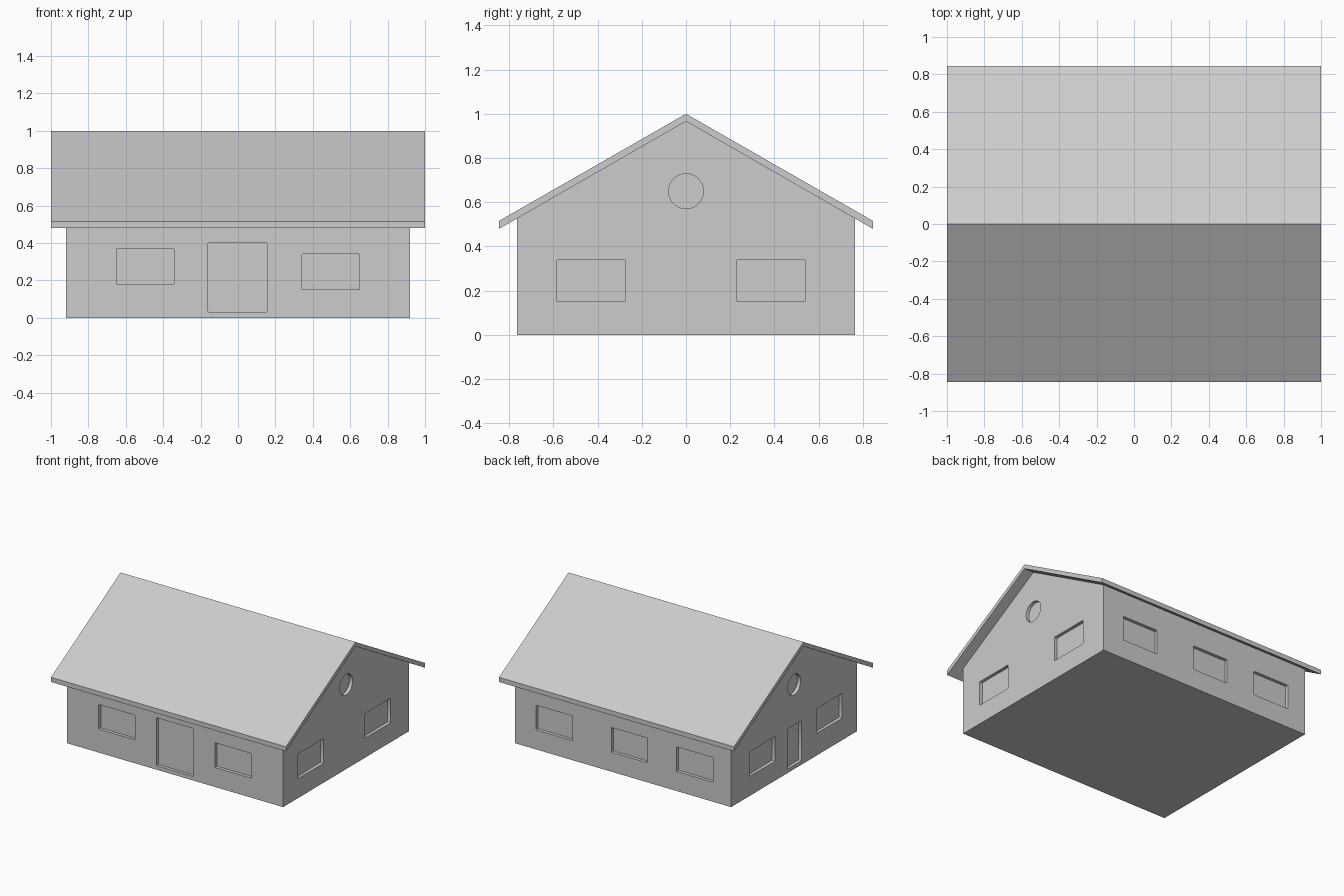
import bpy, bmesh, math
from mathutils import Matrix, Vector

if "Cube" in bpy.data.objects:
    bpy.data.objects.remove(bpy.data.objects["Cube"])

plaster = bpy.data.materials.new("light grey")
plaster.diffuse_color = (0.604, 0.604, 0.604, 1)
plaster.use_nodes = True
plaster.node_tree.nodes["Principled BSDF"].inputs["Base Color"].default_value = plaster.diffuse_color

WX, WY = 0.92, 0.765      # wall half sizes
RX, RY = 1.0, 0.845       # roof half sizes
RECESS = 0.025


def make_object(name, bm):
    bmesh.ops.recalc_face_normals(bm, faces=bm.faces[:])
    mesh = bpy.data.meshes.new(name)
    bm.to_mesh(mesh)
    bm.free()
    ob = bpy.data.objects.new(name, mesh)
    bpy.context.collection.objects.link(ob)
    mesh.materials.append(plaster)
    return ob


def extrude_profile(name, profile, half):
    """Extrude a (y, z) outline along x."""
    bm = bmesh.new()
    face = bm.faces.new([bm.verts.new((-half, y, z)) for y, z in profile])
    geom = bmesh.ops.extrude_face_region(bm, geom=[face])["geom"]
    bmesh.ops.translate(bm, vec=(2 * half, 0, 0),
                        verts=[v for v in geom if isinstance(v, bmesh.types.BMVert)])
    return make_object(name, bm)


# Gabled wall block and overhanging roof
walls = extrude_profile("walls", [(-WY, 0), (WY, 0), (WY, 0.526), (0, 0.966), (-WY, 0.526)], WX)
roof = extrude_profile("roof", [(-RY, 0.48), (0, 0.966), (RY, 0.48), (RY, 0.516),
                                (0, 1.0), (-RY, 0.516)], RX)

# Openings: wall axis, side, start, end, bottom, top
openings = [
    ("y", -1, -0.65, -0.34, 0.18, 0.37),   # front windows and door
    ("y", -1, -0.16, 0.155, 0.03, 0.40),
    ("y", -1, 0.34, 0.65, 0.15, 0.34),
    ("y", 1, 0.43, 0.74, 0.15, 0.34),      # back windows
    ("y", 1, -0.21, 0.10, 0.15, 0.34),
    ("y", 1, -0.765, -0.455, 0.15, 0.34),
    ("x", 1, -0.585, -0.275, 0.15, 0.34),  # right windows
    ("x", 1, 0.23, 0.54, 0.15, 0.34),
    ("x", -1, 0.23, 0.54, 0.15, 0.34),     # left windows and side door
    ("x", -1, -0.585, -0.275, 0.17, 0.36),
    ("x", -1, -0.09, 0.08, 0.03, 0.34),
]

cut = bmesh.new()
for axis, side, a, b, low, high in openings:
    depth_axis = 0 if axis == "x" else 1
    centre, size = Vector((0, 0, (low + high) / 2)), Vector((0, 0, high - low))
    centre[depth_axis] = side * (WX if axis == "x" else WY)
    centre[1 - depth_axis] = (a + b) / 2
    size[depth_axis], size[1 - depth_axis] = 2 * RECESS, b - a
    verts = bmesh.ops.create_cube(cut, size=1, matrix=Matrix.Translation(centre)
                                  @ Matrix.Diagonal((*size, 1)))["verts"]
    # Slightly rounded corners
    edges = {e for v in verts for e in v.link_edges
             if abs((e.verts[0].co - e.verts[1].co)[depth_axis]) > 1e-4}
    bmesh.ops.bevel(cut, geom=list(edges), offset=0.006, segments=2,
                    profile=0.5, affect="EDGES")

# Round gable windows
for side in (-1, 1):
    bmesh.ops.create_cone(cut, cap_ends=True, segments=40, radius1=0.079, radius2=0.079,
                          depth=2 * RECESS,
                          matrix=Matrix.Translation((side * WX, 0, 0.65))
                          @ Matrix.Rotation(math.pi / 2, 4, "Y"))
cutter = make_object("opening_cutter", cut)
cutter.hide_render = True

mod = walls.modifiers.new("openings", "BOOLEAN")
mod.operation, mod.solver, mod.object = "DIFFERENCE", "EXACT", cutter
bpy.context.view_layer.objects.active = walls
walls.select_set(True)
bpy.ops.object.modifier_apply(modifier=mod.name)
bpy.data.objects.remove(cutter)
bpy.ops.object.shade_smooth_by_angle(angle=math.radians(30))
